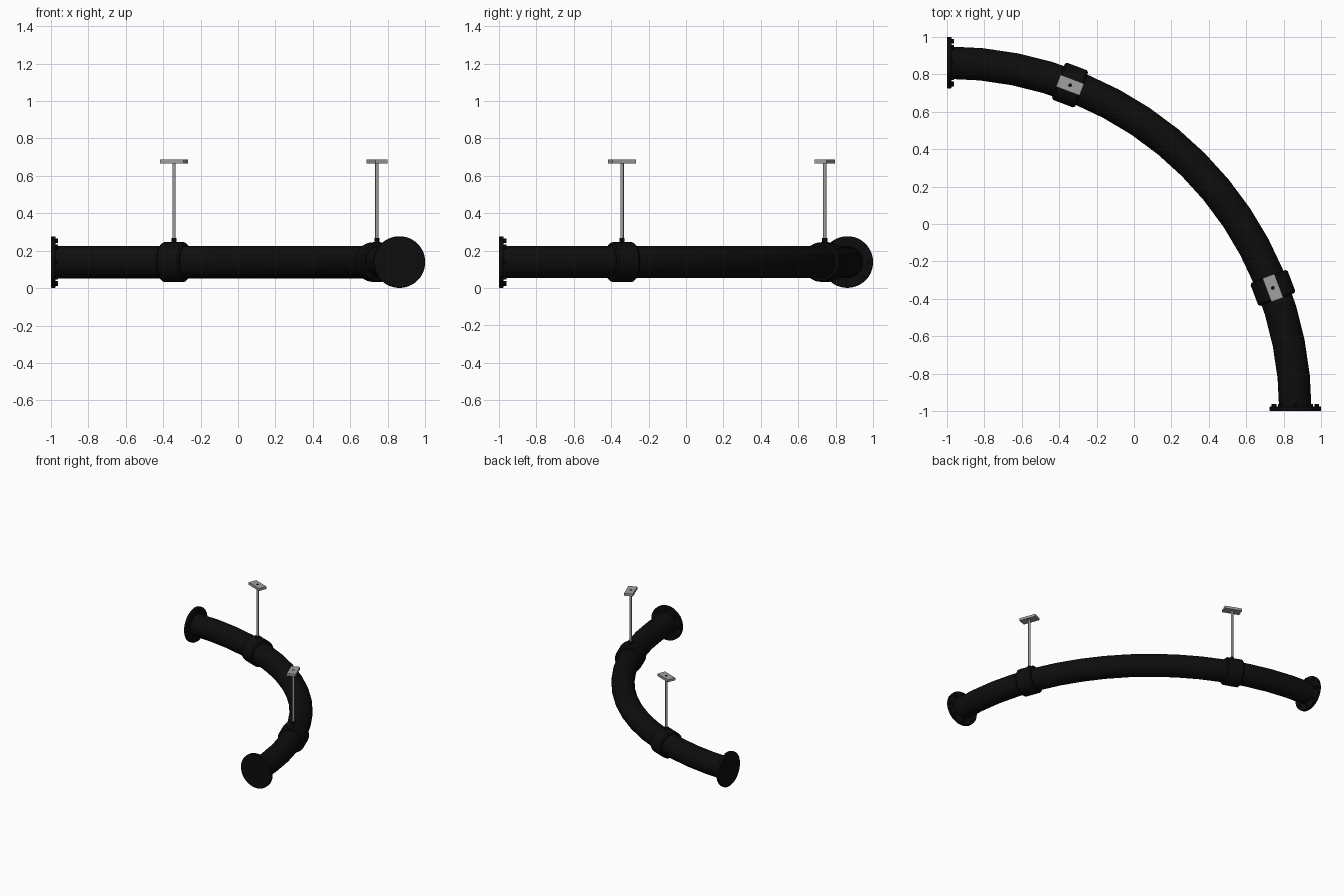
import bpy, bmesh, math
from mathutils import Matrix, Vector

cube = bpy.data.objects.get("Cube")
if cube:
    bpy.data.objects.remove(cube, do_unlink=True)

BEND = 1.8625      # bend radius, measured from the corner (-1, -1)
AXIS_Z = 0.139     # height of the pipe axis
PIPE_R = 0.0865


def material(name, value, rough):
    m = bpy.data.materials.new(name)
    m.use_nodes = True
    colour = (value, value, value, 1)
    m.diffuse_color = colour
    bsdf = m.node_tree.nodes["Principled BSDF"]
    bsdf.inputs["Base Color"].default_value = colour
    bsdf.inputs["Roughness"].default_value = rough
    return m


black = material("black_rubber", 0.004, 0.6)
steel = material("grey_steel", 0.35, 0.5)


def finish(name, bm, mat, matrix=None):
    bmesh.ops.recalc_face_normals(bm, faces=bm.faces)
    mesh = bpy.data.meshes.new(name)
    bm.to_mesh(mesh)
    bm.free()
    mesh.materials.append(mat)
    ob = bpy.data.objects.new(name, mesh)
    bpy.context.collection.objects.link(ob)
    if matrix:
        ob.matrix_world = matrix
    bpy.ops.object.select_all(action='DESELECT')
    ob.select_set(True)
    bpy.context.view_layer.objects.active = ob
    bpy.ops.object.shade_smooth_by_angle(angle=math.radians(35))
    return ob


def lathe(name, profile, mat, matrix, sides=32):
    """Closed solid turned round local z from (radius, z) points."""
    bm = bmesh.new()
    rings = [[bm.verts.new((r * math.cos(math.tau * i / sides),
                            r * math.sin(math.tau * i / sides), z))
              for i in range(sides)] for r, z in profile]
    for a, b in zip(rings, rings[1:]):
        for i in range(sides):
            j = (i + 1) % sides
            bm.faces.new((a[i], a[j], b[j], b[i]))
    bm.faces.new(rings[0])
    bm.faces.new(rings[-1])
    return finish(name, bm, mat, matrix)


def rod(name, radius, z0, z1, mat, matrix, sides=16):
    return lathe(name, [(radius, z0), (radius, z1)], mat, matrix, sides)


def station(angle):
    """Frame on the bend: local x tangent, y outward, z up, at floor level."""
    place = Matrix.Translation((-1, -1, 0)) @ Matrix.Rotation(angle - math.pi / 2, 4, 'Z')
    return place @ Matrix.Translation((0, BEND, 0))


# Curved pipe
bm = bmesh.new()
STEPS, SIDES = 16, 32
rings = []
for s in range(STEPS + 1):
    frame = station(math.pi / 2 * s / STEPS)
    rings.append([bm.verts.new(frame @ Vector((
        0, PIPE_R * math.cos(math.tau * k / SIDES),
        AXIS_Z + PIPE_R * math.sin(math.tau * k / SIDES)))) for k in range(SIDES)])
for a, b in zip(rings, rings[1:]):
    for k in range(SIDES):
        n = (k + 1) % SIDES
        bm.faces.new((a[k], a[n], b[n], b[k]))
bm.faces.new(rings[0])
bm.faces.new(rings[-1])
finish("curved_pipe", bm, black)

# End flanges with bolt heads; local z points from the open end into the pipe
for side, angle, turn in (("front", 0, -1), ("back", math.pi / 2, 1)):
    axis = station(angle) @ Matrix.Translation((0, 0, AXIS_Z)) \
        @ Matrix.Rotation(turn * math.pi / 2, 4, 'Y')
    lathe(side + "_flange", [(0.135, 0), (0.138, 0.003), (0.138, 0.022), (0.135, 0.025)],
          black, axis, 48)
    for i in range(8):
        spot = Matrix.Rotation(math.tau * i / 8, 4, 'Z') @ Matrix.Translation((0.114, 0, 0))
        rod(f"{side}_flange_bolt_{i + 1}", 0.013, 0.02, 0.039, black, axis @ spot, 6)

# Hangers: clamp round the pipe, nut, threaded rod and ceiling plate
lean = math.radians(20.7)
for side, angle in (("front", lean), ("back", math.pi / 2 - lean)):
    frame = station(angle)
    axis = frame @ Matrix.Translation((0, 0, AXIS_Z)) @ Matrix.Rotation(math.pi / 2, 4, 'Y')
    lathe(side + "_clamp", [(0.08, -0.066), (0.097, -0.066), (0.106, -0.056),
                            (0.106, 0.056), (0.097, 0.066), (0.08, 0.066)], black, axis)
    rod(side + "_clamp_nut", 0.014, 0.235, 0.268, black, frame, 6)
    rod(side + "_hanger_rod", 0.009, 0.25, 0.675, steel, frame)
    bm = bmesh.new()
    bmesh.ops.create_cube(bm, size=1, matrix=Matrix.Translation((0, 0, 0.677))
                          @ Matrix.Diagonal((0.135, 0.068, 0.02, 1)))
    finish(side + "_ceiling_plate", bm, steel, frame)
    rod(side + "_plate_hole", 0.01, 0.685, 0.688, black, frame)
